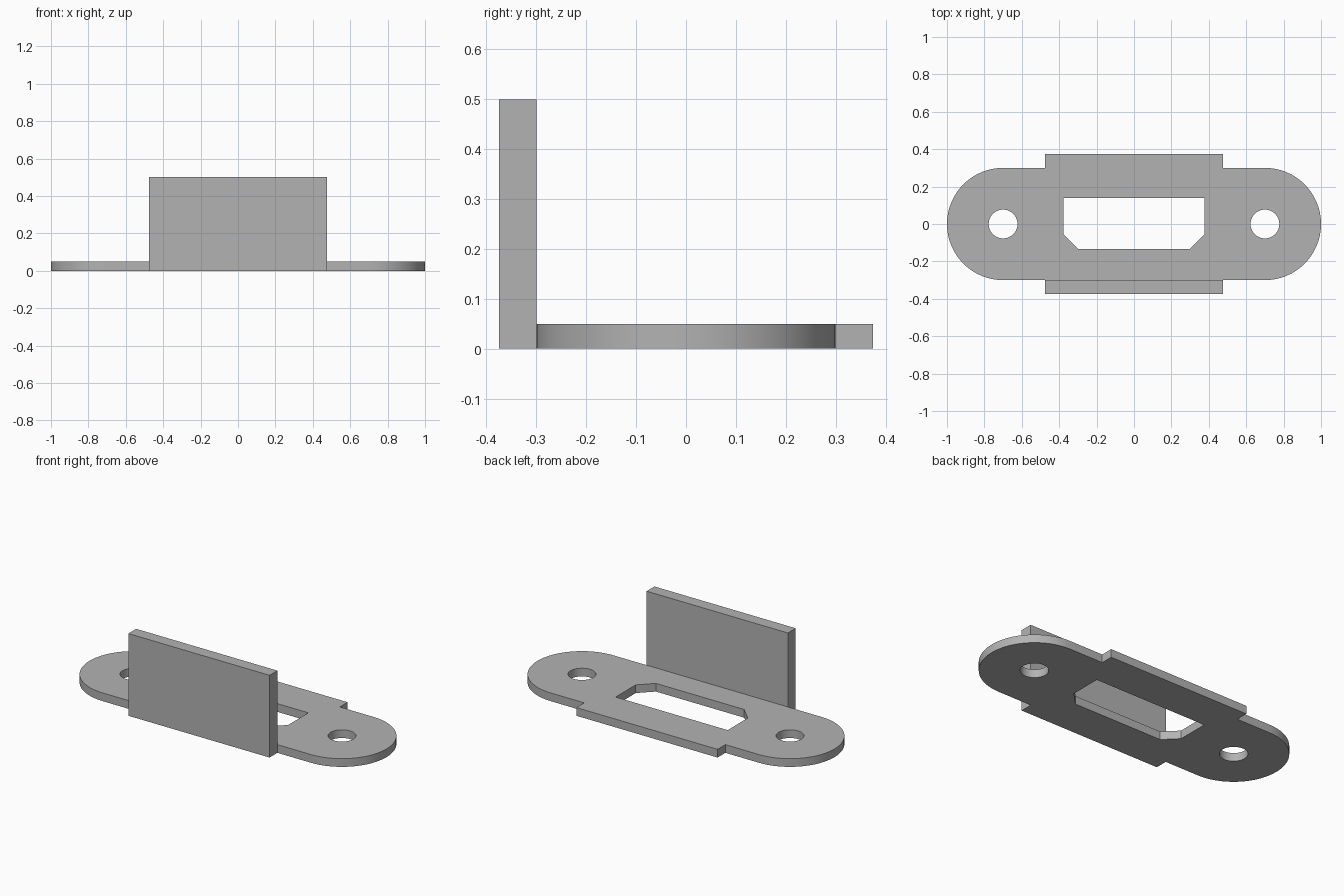
import bpy
import bmesh
from math import sin, cos, pi, radians

cube = bpy.data.objects.get("Cube")
if cube:
    bpy.data.objects.remove(cube, do_unlink=True)

THICK = 0.05       # plate thickness
END_X = 0.7        # centre of rounded ends and screw holes
HALF_Y = 0.3       # plate half depth
TAB_X = 0.475      # half width of tab and wall
OUTER_Y = 0.375    # outer edge of tab and wall
WALL_TOP = 0.5

grey = bpy.data.materials.new("grey")
grey.use_nodes = True
colour = (0.45, 0.45, 0.45, 1)
grey.diffuse_color = colour
grey.node_tree.nodes["Principled BSDF"].inputs["Base Color"].default_value = colour


def arc(cx, radius, start, sweep, steps):
    return [(cx + radius * cos(start + sweep * i / steps),
             radius * sin(start + sweep * i / steps)) for i in range(steps + 1)]


def extruded(name, loops, height):
    """Fill closed outlines (the first is the rim, the rest are holes) and extrude up."""
    bm = bmesh.new()
    for loop in loops:
        verts = [bm.verts.new((x, y, 0)) for x, y in loop]
        for a, b in zip(verts, verts[1:] + verts[:1]):
            bm.edges.new((a, b))
    bmesh.ops.triangle_fill(bm, edges=bm.edges[:], use_beauty=True, use_dissolve=False)
    top = bmesh.ops.extrude_face_region(bm, geom=bm.faces[:], use_keep_orig=True)
    moved = [v for v in top["geom"] if isinstance(v, bmesh.types.BMVert)]
    bmesh.ops.translate(bm, verts=moved, vec=(0, 0, height))
    bmesh.ops.recalc_face_normals(bm, faces=bm.faces[:])
    mesh = bpy.data.meshes.new(name)
    bm.to_mesh(mesh)
    bm.free()
    mesh.materials.append(grey)
    obj = bpy.data.objects.new(name, mesh)
    bpy.context.collection.objects.link(obj)
    return obj


# Mounting plate: rounded ends, back tab, two screw holes and a chamfered slot
rim = arc(END_X, HALF_Y, -pi / 2, pi, 32)
rim += [(TAB_X, HALF_Y), (TAB_X, OUTER_Y), (-TAB_X, OUTER_Y), (-TAB_X, HALF_Y)]
rim += arc(-END_X, HALF_Y, pi / 2, pi, 32)
holes = [arc(side * END_X, 0.077, 0, 2 * pi, 40)[:-1] for side in (-1, 1)]
slot = [(0.377, 0.138), (-0.377, 0.138), (-0.377, -0.055),
        (-0.297, -0.135), (0.297, -0.135), (0.377, -0.055)]
plate = extruded("mounting_plate", [rim, *holes, slot], THICK)

# Upright wall along the front edge
wall = extruded("front_wall", [[(-TAB_X, -OUTER_Y), (TAB_X, -OUTER_Y),
                                (TAB_X, -HALF_Y), (-TAB_X, -HALF_Y)]], WALL_TOP)

# Smooth the curved edges, keep the corners sharp
bpy.ops.object.select_all(action='DESELECT')
plate.select_set(True)
bpy.context.view_layer.objects.active = plate
bpy.ops.object.shade_smooth_by_angle(angle=radians(30))
